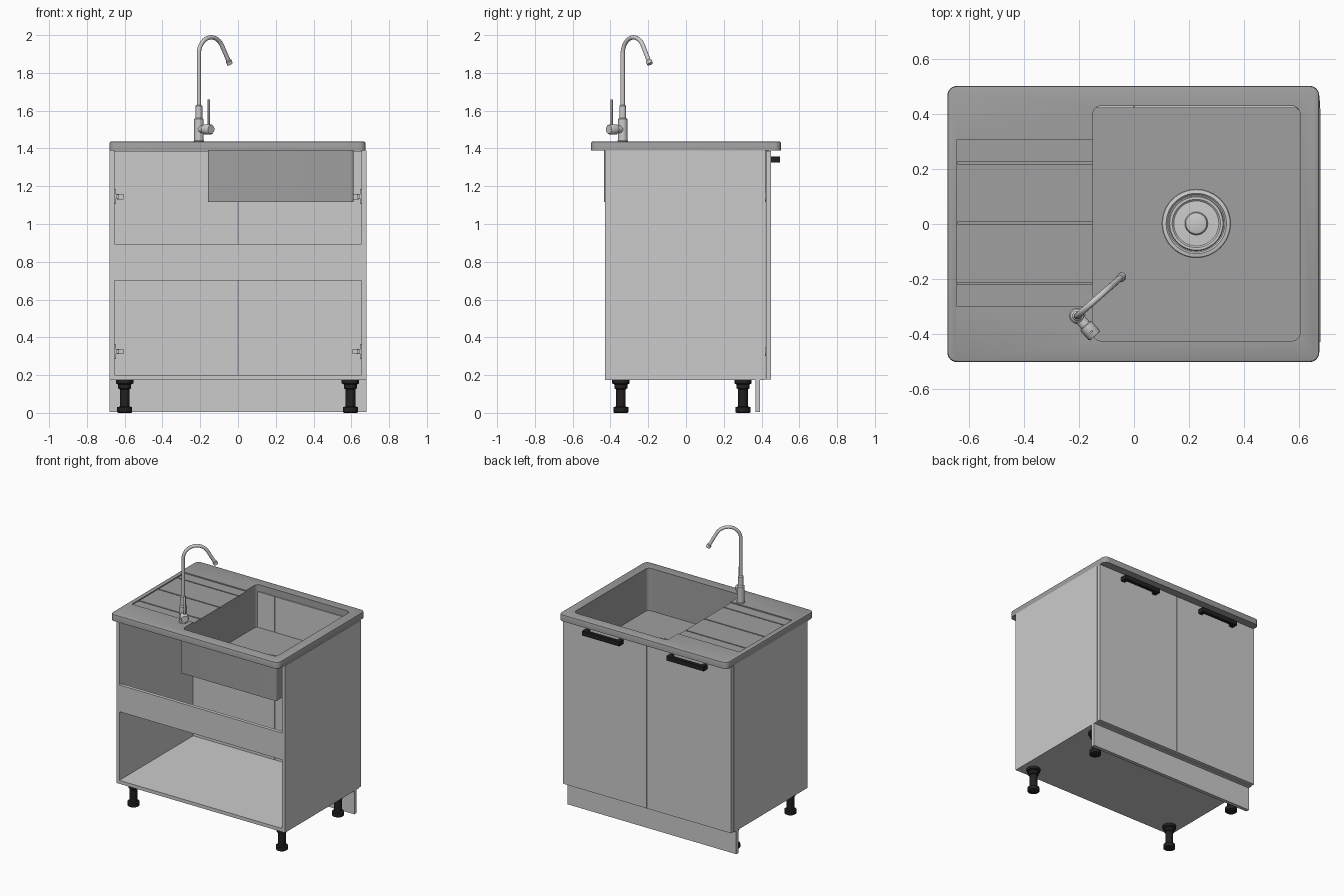
import bpy, bmesh, math
from mathutils import Vector, Matrix

if "Cube" in bpy.data.objects:
    bpy.data.objects.remove(bpy.data.objects["Cube"])


def material(name, c):
    m = bpy.data.materials.new(name)
    m.diffuse_color = (c, c, c, 1)
    m.use_nodes = True
    m.node_tree.nodes["Principled BSDF"].inputs["Base Color"].default_value = m.diffuse_color
    return m


BLACK = material("black_plastic", 0.015)
STONE = material("stone_grey", 0.35)


def finish(name, bm, mat=None, smooth=False):
    bmesh.ops.recalc_face_normals(bm, faces=bm.faces)
    me = bpy.data.meshes.new(name)
    bm.to_mesh(me)
    bm.free()
    ob = bpy.data.objects.new(name, me)
    bpy.context.collection.objects.link(ob)
    if mat:
        me.materials.append(mat)
    if smooth:
        smooth_object(ob)
    return ob


def smooth_object(ob):
    bpy.ops.object.select_all(action='DESELECT')
    ob.select_set(True)
    bpy.context.view_layer.objects.active = ob
    bpy.ops.object.shade_smooth_by_angle(angle=math.radians(35))


def add_box(bm, x0, x1, y0, y1, z0, z1):
    m = Matrix.Translation(((x0 + x1) / 2, (y0 + y1) / 2, (z0 + z1) / 2))
    m = m @ Matrix.Diagonal((x1 - x0, y1 - y0, z1 - z0, 1))
    return bmesh.ops.create_cube(bm, size=1, matrix=m)["verts"]


def box(name, *b, mat=None, corner=0, edge=0):
    """Box; corner rounds the vertical edges, edge softens the top rim."""
    bm = bmesh.new()
    add_box(bm, *b)
    if corner:
        es = [e for e in bm.edges if abs(e.verts[0].co.z - e.verts[1].co.z) > 1e-4]
        bmesh.ops.bevel(bm, geom=es, offset=corner, segments=6, profile=0.5, affect='EDGES')
    if edge:
        es = [e for e in bm.edges if all(abs(v.co.z - b[5]) < 1e-5 for v in e.verts)]
        bmesh.ops.bevel(bm, geom=es, offset=edge, segments=2, profile=0.5, affect='EDGES')
    return finish(name, bm, mat)


def lathe(name, profile, matrix, mat=None, seg=32):
    """Revolve (radius, height) points around local z."""
    bm = bmesh.new()
    rings = [[bm.verts.new((r * math.cos(2 * math.pi * i / seg), r * math.sin(2 * math.pi * i / seg), z))
              for i in range(seg)] for r, z in profile]
    for a, b in zip(rings, rings[1:]):
        for i in range(seg):
            j = (i + 1) % seg
            bm.faces.new((a[i], a[j], b[j], b[i]))
    bm.faces.new(rings[0])
    bm.faces.new(rings[-1])
    bm.transform(matrix)
    return finish(name, bm, mat, True)


def boolean(ob, cutter, op):
    m = ob.modifiers.new(op, 'BOOLEAN')
    m.operation, m.solver, m.object = op, 'EXACT', cutter
    bpy.context.view_layer.objects.active = ob
    bpy.ops.object.modifier_apply(modifier=m.name)
    bpy.data.objects.remove(cutter)


T = Matrix.Translation

# Cabinet carcass
for s, side in ((-1, "left"), (1, "right")):
    x = sorted((s * 0.655, s * 0.68))
    box(f"{side}_side_panel", *x, -0.43, 0.42, 0.175, 1.39)
box("bottom_panel", -0.655, 0.655, -0.43, 0.42, 0.175, 0.2)
box("rear_rail", -0.655, 0.655, -0.43, -0.405, 0.7, 0.895)
box("plinth", -0.68, 0.68, 0.367, 0.393, 0.005, 0.175)

# Doors with handles and hinges
for s, side in ((-1, "left"), (1, "right")):
    box(f"{side}_door", *sorted((s * 0.002, s * 0.678)), 0.423, 0.45, 0.178, 1.387)
    bm = bmesh.new()
    cx = s * 0.34
    add_box(bm, cx - 0.15, cx + 0.15, 0.475, 0.497, 1.325, 1.358)
    for e in (-1, 1):
        px = cx + e * 0.135
        add_box(bm, px - 0.015, px + 0.015, 0.45, 0.476, 1.326, 1.357)
    finish(f"{side}_handle", bm, BLACK)
    for level, z in (("lower", 0.325), ("upper", 1.145)):
        bm = bmesh.new()
        add_box(bm, *sorted((s * 0.645, s * 0.655)), 0.33, 0.37, z - 0.04, z + 0.04)
        add_box(bm, *sorted((s * 0.63, s * 0.646)), 0.31, 0.405, z - 0.011, z + 0.011)
        add_box(bm, *sorted((s * 0.605, s * 0.64)), 0.395, 0.415, z - 0.014, z + 0.014)
        bmesh.ops.create_cone(bm, cap_ends=True, segments=20, radius1=0.024, radius2=0.024, depth=0.006,
                              matrix=T((s * 0.62, 0.42, z)) @ Matrix.Rotation(math.pi / 2, 4, 'X'))
        finish(f"{side}_{level}_hinge", bm)

# Adjustable feet
foot = [(0.034, 0), (0.04, 0.004), (0.04, 0.03), (0.026, 0.034), (0.026, 0.125),
        (0.034, 0.13), (0.034, 0.15), (0.046, 0.156), (0.046, 0.175)]
for x in (-0.6, 0.595):
    for y in (-0.345, 0.302):
        lathe("foot", foot, T((x, y, 0)), BLACK, 24)

# Sink top: slab plus bowl shell, then bowl and drainer recesses
sink = box("sink", -0.68, 0.675, -0.503, 0.503, 1.39, 1.437, mat=STONE, corner=0.035, edge=0.008)
boolean(sink, box("bowl_block", -0.16, 0.612, -0.435, 0.437, 1.117, 1.41, corner=0.012), 'UNION')
boolean(sink, box("bowl_cut", -0.15, 0.605, -0.426, 0.43, 1.128, 1.5, corner=0.03), 'DIFFERENCE')
boolean(sink, box("drainer_cut", -0.645, -0.14, -0.3, 0.307, 1.429, 1.5), 'DIFFERENCE')
for y in (-0.217, 0.004, 0.222):
    boolean(sink, box("groove_cut", -0.643, -0.14, y - 0.004, y + 0.004, 1.421, 1.5), 'DIFFERENCE')
smooth_object(sink)

# Drain strainer
lathe("drain", [(0.125, 0), (0.123, 0.006), (0.11, 0.009), (0.104, 0.003), (0.1, 0.003), (0.097, 0.009),
                (0.088, 0.009), (0.082, 0.004), (0.042, 0.006), (0.038, 0.016), (0.03, 0.019)],
      T((0.227, 0.002, 1.127)), None, 48)
bm = bmesh.new()
for r, n in ((0.055, 10), (0.071, 20)):
    for i in range(n):
        a = 2 * math.pi * i / n
        p = (0.227 + r * math.cos(a), 0.002 + r * math.sin(a), 1.132)
        bmesh.ops.create_cone(bm, cap_ends=True, segments=8, radius1=0.003, radius2=0.003, depth=0.003, matrix=T(p))
finish("strainer_dots", bm)

# Tap body, turned so local x is the spout direction
TAP = T((-0.207, -0.335, 1.435)) @ Matrix.Rotation(math.atan2(0.145, 0.165), 4, 'Z')
lathe("tap_body", [(0.028, 0), (0.028, 0.005), (0.025, 0.008), (0.025, 0.12), (0.018, 0.126),
                   (0.018, 0.19), (0.012, 0.196)], TAP)

# Spout: riser, arc and straight outlet
R, ZC = 0.087, 0.466
path = [(0, 0.18), (0, 0.33)]
for i in range(21):
    a = math.radians(150 * i / 20)
    path.append((R - R * math.cos(a), ZC + R * math.sin(a)))
end = Vector(path[-1])
step = Vector((0.5, -0.866))
path.append(tuple(end + step * 0.105))
cu = bpy.data.curves.new("spout_path", 'CURVE')
cu.dimensions = '3D'
cu.bevel_depth, cu.bevel_resolution, cu.use_fill_caps = 0.0115, 4, True
sp = cu.splines.new('POLY')
sp.points.add(len(path) - 1)
for p, (h, z) in zip(sp.points, path):
    p.co = (h, 0, z, 1)
tmp = bpy.data.objects.new("spout_path", cu)
bpy.context.collection.objects.link(tmp)
me = bpy.data.meshes.new_from_object(tmp.evaluated_get(bpy.context.evaluated_depsgraph_get()))
bpy.data.objects.remove(tmp)
me.transform(TAP)
spout = bpy.data.objects.new("spout", me)
bpy.context.collection.objects.link(spout)
smooth_object(spout)

# Outlet nozzle
tip = end + step * 0.09
aim = Vector((step.x, 0, step.y)).to_track_quat('Z', 'Y').to_matrix().to_4x4()
lathe("nozzle", [(0.012, 0), (0.016, 0.003), (0.016, 0.022), (0.012, 0.024)],
      TAP @ T((tip.x, 0, tip.y)) @ aim, None, 24)

# Mixer cartridge and lever, on the side of the body
SIDE = TAP @ T((0, 0, 0.066)) @ Matrix.Rotation(math.pi / 2, 4, 'X')
lathe("mixer_knob", [(0.02, 0), (0.02, 0.045), (0.027, 0.048), (0.027, 0.092), (0.023, 0.098)], SIDE)
bm = bmesh.new()
vs = add_box(bm, -0.007, 0.007, -0.081, -0.074, 0.085, 0.225)
bmesh.ops.bevel(bm, geom=bm.edges[:], offset=0.002, segments=2, profile=0.5, affect='EDGES')
bm.transform(TAP)
finish("mixer_lever", bm, None, True)
